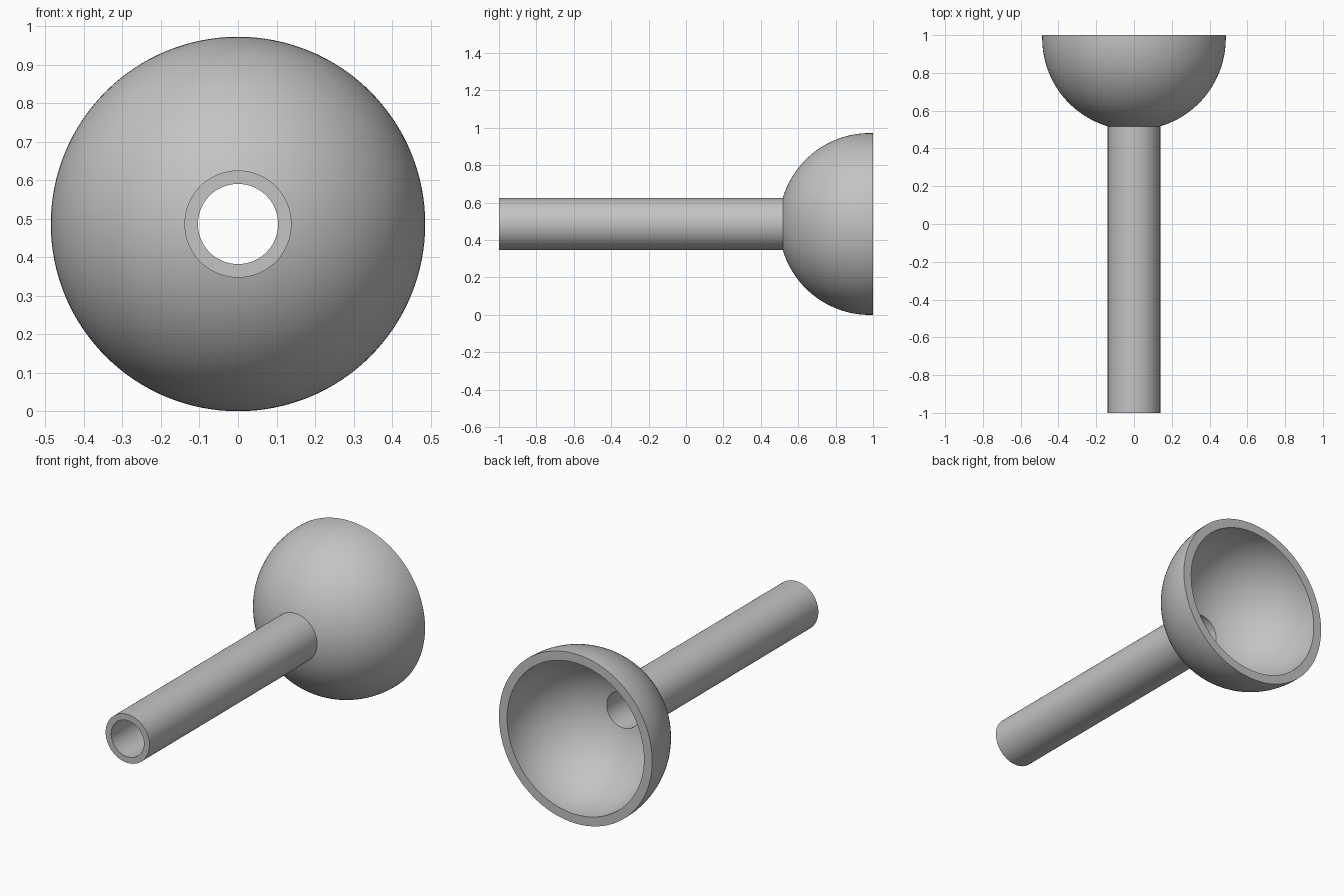
import bpy, bmesh, math
from mathutils import Matrix, Vector

cube = bpy.data.objects.get("Cube")
if cube:
    bpy.data.objects.remove(cube, do_unlink=True)

# Main dimensions
BOWL_R, INNER_R = 0.486, 0.434
TUBE_R, BORE_R = 0.139, 0.104
AXIS_Z = BOWL_R
OUTER_C, INNER_C = 0.983, 0.99
SEGMENTS, ARC_STEPS = 128, 32

grey = bpy.data.materials.new("plain grey")
grey.use_nodes = True
colour = (0.55, 0.55, 0.55, 1)
grey.diffuse_color = colour
grey.node_tree.nodes["Principled BSDF"].inputs["Base Color"].default_value = colour


def arc(radius, centre, start_r):
    """Arc from the bore or tube radius out to the open rim, as (r, y)."""
    a0 = math.asin(start_r / radius)
    a1 = math.pi / 2 + math.asin((1 - centre) / radius)
    angles = [a0 + (a1 - a0) * i / ARC_STEPS for i in range(ARC_STEPS + 1)]
    return [(radius * math.sin(a), centre - radius * math.cos(a)) for a in angles]


# Closed wall profile: tube outside, bowl outside, rim, bowl inside, bore
profile = [(BORE_R, -1), (TUBE_R, -1)]
profile += arc(BOWL_R, OUTER_C, TUBE_R)
profile += reversed(arc(INNER_R, INNER_C, BORE_R))

# Revolve around the long axis
bm = bmesh.new()
verts = [bm.verts.new((r, y, 0)) for r, y in profile]
edges = [bm.edges.new((v, verts[(i + 1) % len(verts)])) for i, v in enumerate(verts)]
bmesh.ops.spin(bm, geom=verts + edges, cent=(0, 0, 0), axis=(0, 1, 0),
               angle=math.tau, steps=SEGMENTS, use_merge=True)
bmesh.ops.remove_doubles(bm, verts=bm.verts, dist=1e-5)
bmesh.ops.recalc_face_normals(bm, faces=bm.faces)
bmesh.ops.transform(bm, matrix=Matrix.Translation(Vector((0, 0, AXIS_Z))), verts=bm.verts)

mesh = bpy.data.meshes.new("hollow_funnel")
bm.to_mesh(mesh)
bm.free()
mesh.materials.append(grey)
funnel = bpy.data.objects.new("hollow_funnel", mesh)
bpy.context.collection.objects.link(funnel)

# Smooth curved walls, crisp rims
bpy.ops.object.select_all(action="DESELECT")
funnel.select_set(True)
bpy.context.view_layer.objects.active = funnel
bpy.ops.object.shade_smooth_by_angle(angle=math.radians(30))
